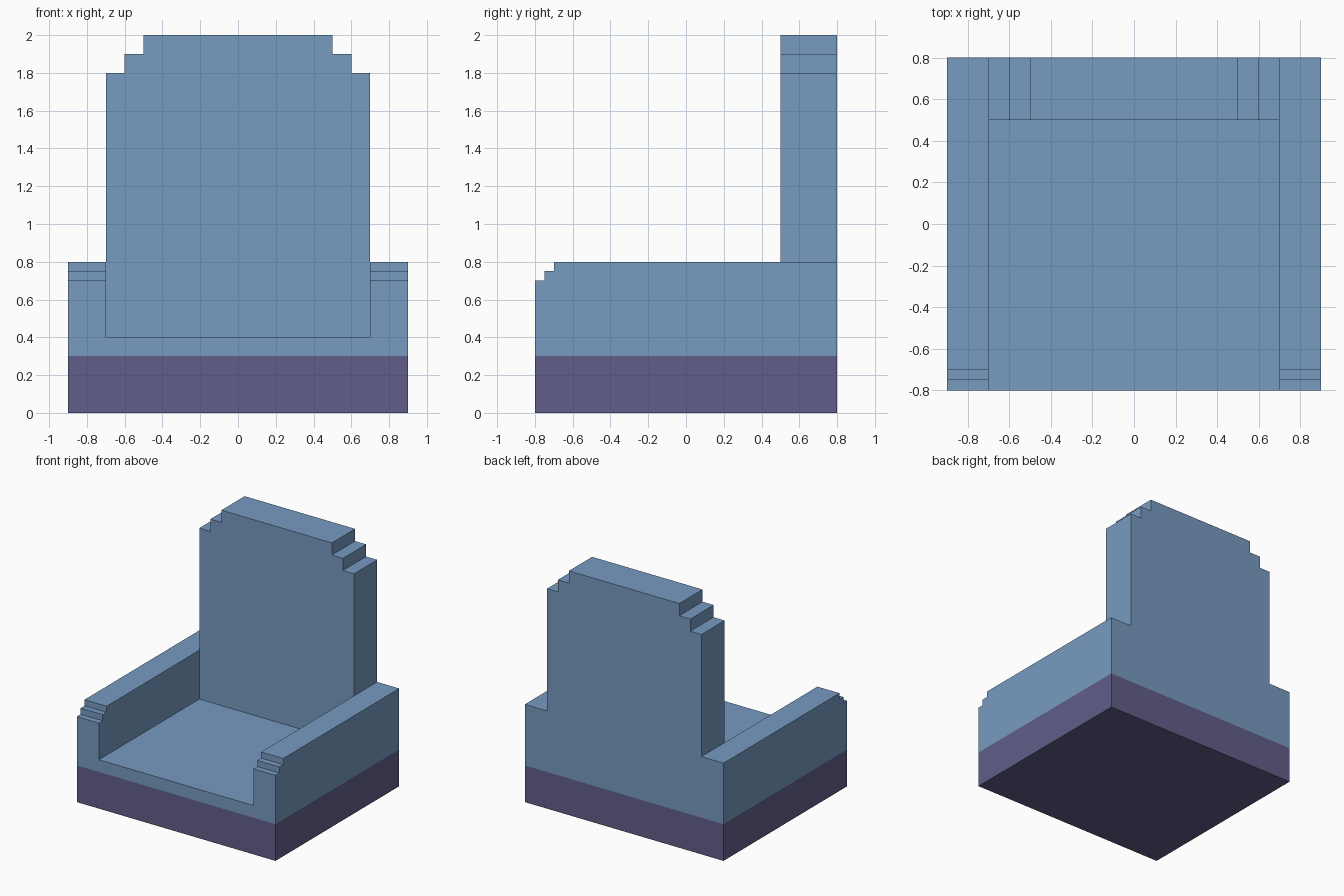
import bpy
import bmesh
from mathutils import Vector

if "Cube" in bpy.data.objects:
    bpy.data.objects.remove(bpy.data.objects["Cube"])


def flat_material(name, rgb):
    mat = bpy.data.materials.new(name)
    mat.diffuse_color = (*rgb, 1.0)
    mat.use_nodes = True
    mat.node_tree.nodes["Principled BSDF"].inputs["Base Color"].default_value = mat.diffuse_color
    return mat


BLUE = flat_material("soft blue fabric", (0.184, 0.328, 0.533))
PURPLE = flat_material("dusty purple base", (0.119, 0.112, 0.25))


def extrude_profile(name, points, axis, start, end, mat):
    """Extrude a (horizontal, z) outline along the x or y axis."""
    bm = bmesh.new()
    if axis == "x":
        verts = [bm.verts.new((start, h, z)) for h, z in points]
        move = Vector((end - start, 0, 0))
    else:
        verts = [bm.verts.new((h, start, z)) for h, z in points]
        move = Vector((0, end - start, 0))
    face = bm.faces.new(verts)
    out = bmesh.ops.extrude_face_region(bm, geom=[face], use_keep_orig=True)
    new_verts = [v for v in out["geom"] if isinstance(v, bmesh.types.BMVert)]
    bmesh.ops.translate(bm, verts=new_verts, vec=move)
    bmesh.ops.recalc_face_normals(bm, faces=bm.faces[:])
    mesh = bpy.data.meshes.new(name)
    bm.to_mesh(mesh)
    bm.free()
    mesh.materials.append(mat)
    obj = bpy.data.objects.new(name, mesh)
    bpy.context.collection.objects.link(obj)
    return obj


def rect(h0, h1, z0, z1):
    return [(h0, z0), (h1, z0), (h1, z1), (h0, z1)]


# Plinth and seat
extrude_profile("base", rect(-0.9, 0.9, 0, 0.3), "y", -0.8, 0.8, PURPLE)
extrude_profile("seat", rect(-0.7, 0.7, 0.3, 0.4), "y", -0.8, 0.8, BLUE)

# Armrests with small steps at the front
arm = [(0.8, 0.3), (0.8, 0.8), (-0.7, 0.8), (-0.7, 0.75),
       (-0.75, 0.75), (-0.75, 0.7), (-0.8, 0.7), (-0.8, 0.3)]
extrude_profile("left_armrest", arm, "x", -0.9, -0.7, BLUE)
extrude_profile("right_armrest", arm, "x", 0.7, 0.9, BLUE)

# Backrest with stepped top corners
half = [(0.7, 0.4), (0.7, 1.8), (0.6, 1.8), (0.6, 1.9), (0.5, 1.9), (0.5, 2.0)]
back = half + [(-x, z) for x, z in reversed(half)]
extrude_profile("backrest", back, "y", 0.5, 0.8, BLUE)
